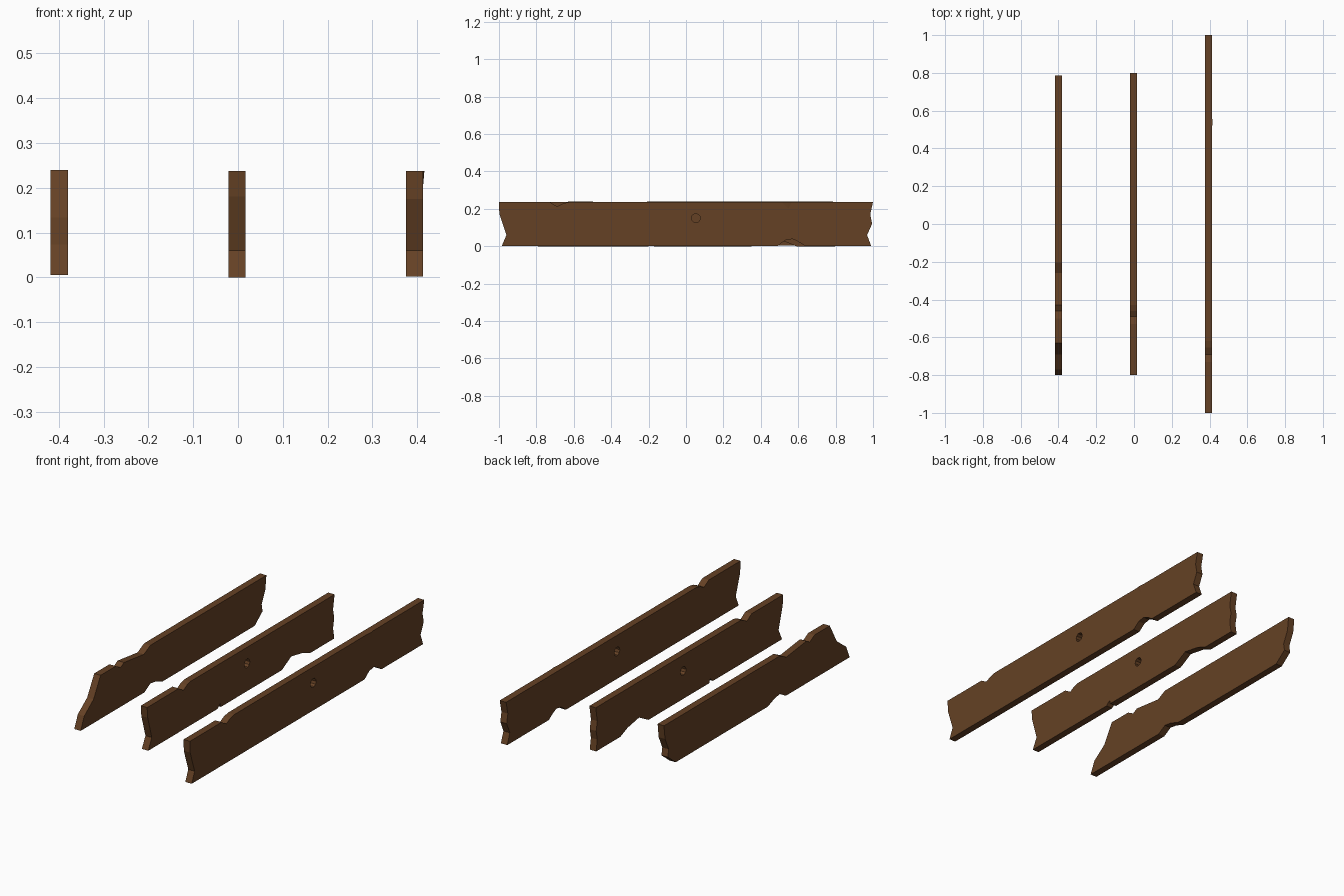
import bpy, bmesh, math

if "Cube" in bpy.data.objects:
    bpy.data.objects.remove(bpy.data.objects["Cube"])

wood = bpy.data.materials.new("dark_wood")
wood.diffuse_color = (0.13, 0.053, 0.018, 1)
wood.use_nodes = True
wood.node_tree.nodes["Principled BSDF"].inputs["Base Color"].default_value = wood.diffuse_color


def plank(name, x0, x1, outline, hole=None):
    """Flat (y, z) outline, optionally with a round hole, extruded along x."""
    cu = bpy.data.curves.new(name, 'CURVE')
    cu.dimensions, cu.fill_mode = '2D', 'BOTH'
    cu.extrude = (x1 - x0) / 2
    loops = [outline]
    if hole:
        y, z, r = hole
        loops.append([(y + r * math.cos(i * math.pi / 5), z + r * math.sin(i * math.pi / 5))
                      for i in range(10)])
    for pts in loops:
        sp = cu.splines.new('POLY')
        sp.points.add(len(pts) - 1)
        for p, (y, z) in zip(sp.points, pts):
            p.co = (y, z, 0, 1)
        sp.use_cyclic_u = True
    ob = bpy.data.objects.new(name, cu)
    bpy.context.collection.objects.link(ob)
    ob.location.x = (x0 + x1) / 2
    ob.rotation_euler = (math.pi / 2, 0, math.pi / 2)
    bpy.ops.object.select_all(action='DESELECT')
    ob.select_set(True)
    bpy.context.view_layer.objects.active = ob
    bpy.ops.object.convert(target='MESH')
    ob = bpy.context.object
    # weld the caps to the rim and keep flat facets
    bm = bmesh.new()
    bm.from_mesh(ob.data)
    bmesh.ops.remove_doubles(bm, verts=bm.verts, dist=1e-5)
    bmesh.ops.recalc_face_normals(bm, faces=bm.faces)
    for f in bm.faces:
        f.smooth = False
    bm.to_mesh(ob.data)
    bm.free()
    ob.data.materials.clear()
    ob.data.materials.append(wood)
    return ob


# Left plank: slanted broken front, stepped top edge
plank("left_plank", -0.418, -0.38, [
    (-.80, .005), (-.77, .073), (-.69, .133), (-.63, .24),
    (-.50, .24), (-.46, .217), (-.43, .233), (-.26, .212), (-.205, .24),
    (.785, .24), (.776, .165), (.745, .098), (.752, .058), (.685, .005),
    (-.10, .005), (-.16, .027), (-.205, .034), (-.255, .005)])

# Middle plank: nail hole, chipped edges, small split underneath
plank("middle_plank", -0.021, 0.017, [
    (-.79, 0), (-.76, .06), (-.795, .18), (-.80, .237),
    (-.53, .237), (-.49, .212), (-.46, .229), (-.43, .237),
    (.80, .237), (.787, .16), (.797, .11), (.787, .06), (.797, 0),
    (.59, 0), (.53, .025), (.43, .043), (.35, 0),
    (-.17, 0), (-.175, .022), (-.20, 0)], hole=(.053, .15, .024))

# Right plank: the longest one
plank("right_plank", 0.375, 0.413, [
    (-.985, .002), (-.96, .06), (-.998, .175), (-1, .237),
    (-.73, .237), (-.69, .213), (-.655, .23), (-.62, .237),
    (1, .237), (.985, .17), (.995, .12), (.968, .06), (.99, .002),
    (.635, .002), (.60, .025), (.57, .039), (.53, .032), (.49, .002)],
    hole=(.053, .15, .024))

# Thin splinter lifting off the outer face of the right plank
me = bpy.data.meshes.new("splinter")
me.from_pydata([(.412, .50, .237), (.412, .575, .237), (.412, .55, .19), (.416, .54, .237)],
               [], [(0, 2, 1), (0, 1, 3), (1, 2, 3), (2, 0, 3)])
bm = bmesh.new()
bm.from_mesh(me)
bmesh.ops.recalc_face_normals(bm, faces=bm.faces)
bm.to_mesh(me)
bm.free()
me.materials.append(wood)
bpy.context.collection.objects.link(bpy.data.objects.new("splinter", me))
